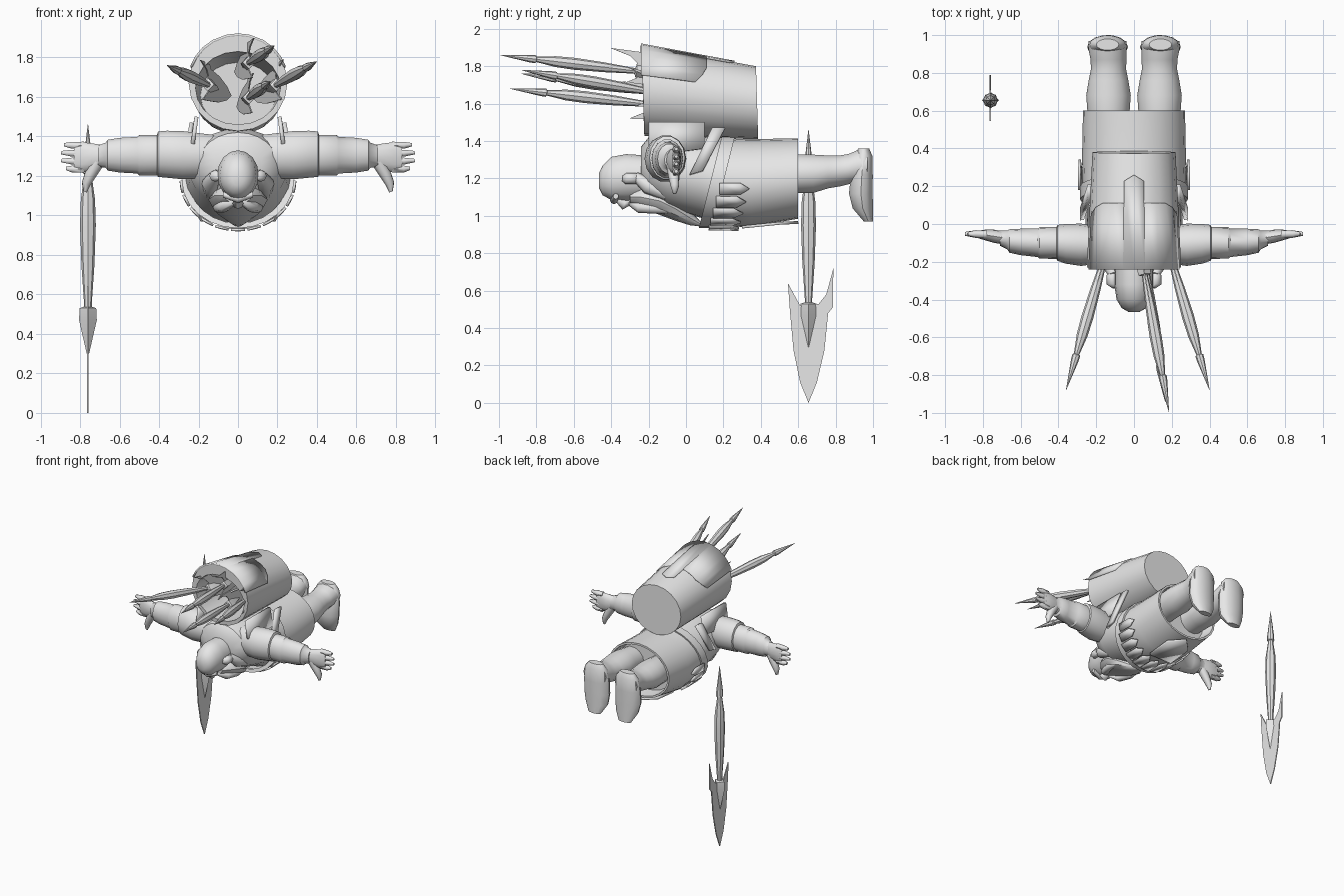
import bpy, bmesh
from math import sin, cos, pi, radians
from mathutils import Vector, Matrix

cube = bpy.data.objects.get("Cube")
if cube:
    bpy.data.objects.remove(cube)

grey = bpy.data.materials.new("plain_grey")
grey.use_nodes = True
grey.diffuse_color = (0.8, 0.8, 0.8, 1)
grey.node_tree.nodes["Principled BSDF"].inputs["Base Color"].default_value = grey.diffuse_color


def finish(name, bm, angle=40):
    bmesh.ops.recalc_face_normals(bm, faces=bm.faces)
    mesh = bpy.data.meshes.new(name)
    bm.to_mesh(mesh)
    bm.free()
    mesh.materials.append(grey)
    obj = bpy.data.objects.new(name, mesh)
    bpy.context.collection.objects.link(obj)
    bpy.ops.object.select_all(action='DESELECT')
    obj.select_set(True)
    bpy.context.view_layer.objects.active = obj
    bpy.ops.object.shade_smooth_by_angle(angle=radians(angle))
    return obj


def skin(bm, loops, cap=True):
    for low, high in zip(loops, loops[1:]):
        for i in range(len(low)):
            j = (i + 1) % len(low)
            bm.faces.new((low[i], low[j], high[j], high[i]))
    if cap:
        bm.faces.new(loops[0])
        bm.faces.new(loops[-1])


def loft(name, axis, rings, sides=16, side=1, shear=0, cap=True, angle=40):
    """Each ring: position on the axis, two centre values, two radii."""
    bm, loops = bmesh.new(), []
    for t, c1, c2, r1, r2 in rings:
        loop = []
        for i in range(sides):
            a = 2 * pi * i / sides
            u, v = c1 + r1 * cos(a), c2 + r2 * sin(a)
            p = {'x': (t, u, v), 'y': (u, t + shear * (v - c2), v), 'z': (u, v, t)}[axis]
            loop.append(bm.verts.new((p[0] * side, p[1], p[2])))
        loops.append(loop)
    skin(bm, loops, cap)
    return finish(name, bm, angle)


def tube(name, points, radii, sides=8, side=1):
    bm, loops = bmesh.new(), []
    pts = [Vector((x * side, y, z)) for x, y, z in points]
    turn = (pts[-1] - pts[0]).to_track_quat('Z', 'Y')
    for p, r in zip(pts, radii):
        loops.append([bm.verts.new(p + turn @ Vector((r * cos(2 * pi * i / sides), r * sin(2 * pi * i / sides), 0)))
                      for i in range(sides)])
    skin(bm, loops)
    return finish(name, bm, 60)


def plate(name, outline, thickness):
    bm = bmesh.new()
    bm.faces.new([bm.verts.new(p) for p in outline])
    obj = finish(name, bm)
    solid = obj.modifiers.new("thickness", 'SOLIDIFY')
    solid.thickness, solid.offset = thickness, 0
    return obj


# Tunic with a recessed hem, and the tilted belt around it
loft("tunic", 'y', [
    (-.24, 0, 1.26, .12, .11), (-.2, 0, 1.26, .2, .16), (-.1, 0, 1.24, .25, .2),
    (.08, 0, 1.21, .26, .22), (.17, 0, 1.18, .27, .235), (.35, 0, 1.175, .275, .235),
    (.6, 0, 1.2, .27, .215), (.6, 0, 1.2, .255, .2), (.5, 0, 1.2, .24, .19)], 24)
loft("belt", 'y', [
    (.13, 0, 1.18, .25, .22), (.13, 0, 1.18, .285, .245),
    (.2, 0, 1.18, .285, .245), (.2, 0, 1.18, .25, .22)], 24, shear=.25, cap=False)

# Pointed flaps hanging from the belt around the belly
for k in range(11):
    a = radians(188 + 16.4 * k)
    step = radians(7)
    def on_belly(angle, y):
        return (.29 * cos(angle), y, 1.18 + .255 * sin(angle))
    shift = .07 * sin(a) + .03
    plate("belt_flap", [on_belly(a - step, .16 + shift), on_belly(a + step, .16 + shift),
                        on_belly(a + step, .27 + shift), on_belly(a, .32 + shift),
                        on_belly(a - step, .27 + shift)], .012)
plate("loincloth", [(-.1, .3, .94), (.1, .3, .94), (.1, .5, .96), (0, .6, .965), (-.1, .5, .96)], .015)

# Head, nose and beard
loft("head", 'y', [
    (-.465, 0, 1.19, .03, .04), (-.445, 0, 1.19, .065, .08), (-.4, 0, 1.2, .092, .115),
    (-.32, 0, 1.205, .105, .125), (-.24, 0, 1.205, .105, .12), (-.15, 0, 1.21, .11, .12)])
tube("brow", [(-.075, -.375, 1.105), (0, -.385, 1.085), (.075, -.375, 1.105)], [.015, .022, .015])
tube("nose", [(0, -.38, 1.1), (0, -.33, 1.06), (0, -.3, 1.07)], [.015, .028, .02])
loft("beard", 'y', [
    (-.3, 0, 1.1, .07, .04), (-.24, 0, 1.1, .12, .06), (-.14, 0, 1.08, .15, .075),
    (-.06, 0, 1.04, .12, .065), (.02, 0, .99, .06, .04), (.08, 0, .955, .02, .012)], 12)

for s in (-1, 1):
    # Side hair and ears
    tube("ear", [(.1, -.34, 1.2), (.115, -.32, 1.2), (.115, -.27, 1.2), (.1, -.24, 1.19)],
         [.015, .03, .03, .015], 8, s)
    tube("moustache", [(.02, -.3, 1.07), (.07, -.25, 1.045), (.1, -.16, 1.04), (.09, -.06, 1.02)],
         [.018, .03, .028, .008], 8, s)
    tube("side_hair", [(.11, -.27, 1.21), (.14, -.2, 1.16), (.14, -.1, 1.11)], [.025, .045, .03], 8, s)

    # Sleeve and forearm
    loft("arm", 'x', [
        (.12, -.11, 1.3, .09, .11), (.28, -.11, 1.305, .112, .125), (.36, -.105, 1.31, .105, .122),
        (.405, -.1, 1.31, .095, .118), (.41, -.1, 1.305, .085, .105), (.5, -.1, 1.305, .083, .105),
        (.51, -.1, 1.305, .075, .095), (.6, -.095, 1.305, .07, .09), (.66, -.09, 1.305, .062, .08),
        (.67, -.085, 1.305, .05, .065), (.71, -.075, 1.3, .04, .055)], 14, s)

    # Flat hand with four fingers and a thumb
    loft("palm", 'x', [
        (.68, -.075, 1.3, .035, .055), (.74, -.065, 1.295, .035, .07),
        (.79, -.058, 1.295, .028, .076), (.83, -.055, 1.295, .018, .07)], 12, s)
    for k, reach in enumerate((.87, .895, .895, .88)):
        z = 1.235 + .04 * k
        tube("finger", [(.78, -.055, z), (.84, -.053, z), (reach, -.052, z + .003)], [.021, .02, .01], 6, s)
    tube("thumb", [(.71, -.07, 1.27), (.745, -.065, 1.21), (.77, -.06, 1.16), (.775, -.06, 1.12)],
         [.035, .03, .023, .01], 8, s)

    # Leg and boot
    loft("leg", 'y', [
        (.42, .13, 1.21, .1, .1), (.6, .135, 1.225, .112, .105), (.68, .135, 1.225, .118, .105),
        (.76, .135, 1.235, .105, .09), (.82, .135, 1.24, .093, .085), (.87, .135, 1.25, .095, .083),
        (.92, .14, 1.265, .1, .09), (.97, .14, 1.27, .1, .09)], 14, s)
    loft("boot", 'z', [
        (1.36, .14, .95, .06, .03), (1.32, .14, .95, .095, .048), (1.22, .14, .94, .107, .06),
        (1.12, .14, .935, .107, .065), (1.04, .135, .945, .095, .055), (.97, .135, .975, .055, .025)], 14, s)

    # Strap between the tunic and the quiver
    plate("quiver_strap", [(s * .235, .14, 1.47), (s * .235, .21, 1.47),
                           (s * .275, .09, 1.24), (s * .275, .02, 1.22)], .02)
    plate("shoulder_strap", [(s * .21, -.2, 1.5), (s * .21, .1, 1.5),
                             (s * .235, .1, 1.36), (s * .235, -.2, 1.32)], .02)

# Hollow quiver carried on the back
loft("quiver", 'y', [
    (.38, 0, 1.605, .22, .195), (-.23, 0, 1.67, .25, .243),
    (-.23, 0, 1.645, .215, .185), (.3, 0, 1.61, .19, .165)], 20, shear=-.03)

# Cover wrapped over the quiver with a pointed tongue
def on_quiver(degrees, y):
    f = (y + .23) / .61
    a = radians(degrees)
    return ((.257 - .03 * f) * cos(a), y, 1.67 - .065 * f + (.25 - .048 * f) * sin(a))

bm = bmesh.new()
angles = [20, 33, 46, 60, 77, 90, 103, 120, 134, 147, 160]
for a, b in zip(angles, angles[1:]):
    def reach(d):
        away = abs(d - 90)
        if abs((a + b) / 2 - 90) < 14:
            return .26 - away * .0025
        return .11 if away < 50 else .11 - (away - 50) * .003
    bm.faces.new([bm.verts.new(on_quiver(d, y)) for d, y in
                  ((a, -.24), (b, -.24), (b, reach(b)), (a, reach(a)))])
bmesh.ops.remove_doubles(bm, verts=bm.verts, dist=.0005)
cover = finish("quiver_cover", bm)
cover.modifiers.new("thickness", 'SOLIDIFY').thickness = .012


# Harpoon: spindle shaft with a point above and a barbed blade below
def harpoon(name, tip, back, scale):
    bm = bmesh.new()
    profile = [(.45, .018), (.56, .02), (.75, .033), (.95, .04), (1.08, .036),
               (1.21, .018), (1.215, .027), (1.25, .026), (1.46, .001)]
    skin(bm, [[bm.verts.new((r * cos(pi * i / 4), r * sin(pi * i / 4), z)) for i in range(8)]
              for z, r in profile])
    skin(bm, [[bm.verts.new((r * cos(pi * i / 2), r * sin(pi * i / 2), z)) for i in range(4)]
              for z, r in ((.3, .006), (.47, .045), (.53, .042), (.54, .015))])
    blade = [(0, 0), (.045, .11), (.085, .28), (.105, .48), (.13, .51), (.133, .72),
             (.095, .58), (.055, .53), (0, .53), (-.045, .52), (-.11, .64), (-.1, .5),
             (-.08, .28), (-.045, .11)]
    # Thin blade as two offset outlines joined at the rim
    skin(bm, [[bm.verts.new((x, y, z)) for y, z in blade] for x in (-.004, .004)])
    turn = (Vector(tip) - Vector(back)).to_track_quat('Z', 'Y').to_matrix().to_4x4()
    if scale == 1:
        turn = Matrix()
    place = Matrix.Translation(tip) @ turn @ Matrix.Scale(scale, 4) @ Matrix.Translation((0, 0, -1.46))
    bmesh.ops.transform(bm, matrix=place, verts=bm.verts)
    finish(name, bm, 35)


harpoon("loose_harpoon", (-.76, .655, 1.46), (-.76, .655, 0), 1)
for tip, back in (((-.36, -.88, 1.76), (-.17, -.23, 1.67)), ((.185, -.995, 1.86), (.05, -.23, 1.77)),
                  ((.4, -.88, 1.78), (.21, -.23, 1.67)), ((.165, -.94, 1.68), (.06, -.23, 1.6))):
    harpoon("stored_harpoon", tip, back, .8)
